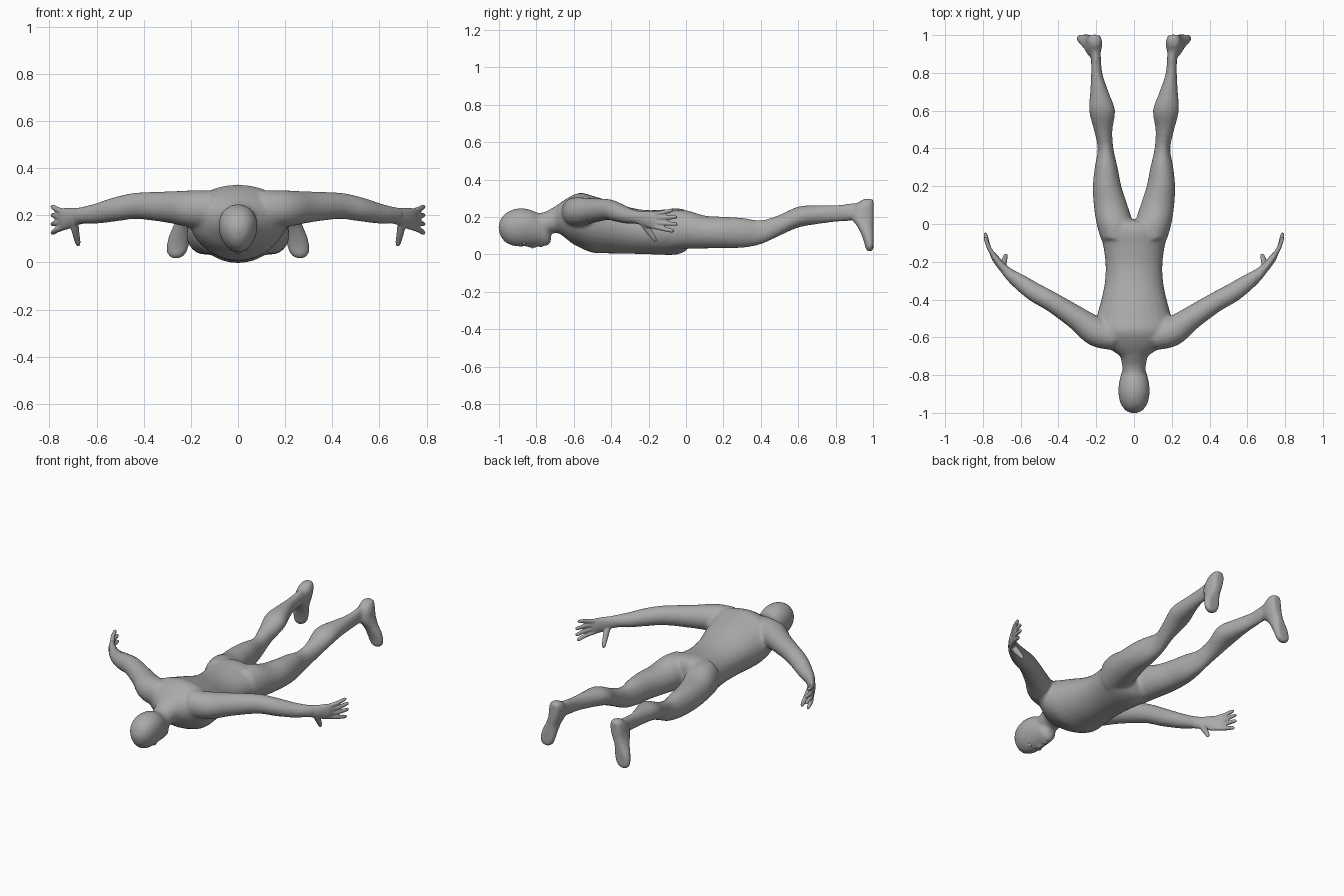
import bpy, bmesh, math
from mathutils import Vector, Matrix

cube = bpy.data.objects.get("Cube")
if cube:
    bpy.data.objects.remove(cube, do_unlink=True)

skin = bpy.data.materials.new("matte_grey")
skin.use_nodes = True
GREY = (0.4, 0.4, 0.4, 1)
skin.diffuse_color = GREY
skin.node_tree.nodes["Principled BSDF"].inputs["Base Color"].default_value = GREY


def refine(rows, steps=4):
    """Catmull-Rom interpolation of section rows."""
    rows = [Vector(r) for r in rows]
    p = [2 * rows[0] - rows[1]] + rows + [2 * rows[-1] - rows[-2]]
    out = []
    for i in range(1, len(p) - 2):
        a, b, c, d = p[i - 1:i + 3]
        for k in range(steps):
            t = k / steps
            out.append(0.5 * (2 * b + (c - a) * t + (2 * a - 5 * b + 4 * c - d) * t ** 2
                              + (3 * b - a - 3 * c + d) * t ** 3))
    return out + [rows[-1]]


def skin_rings(bm, rings):
    loops = [[bm.verts.new(co) for co in ring] for ring in rings]
    n = len(loops[0])
    for a, b in zip(loops, loops[1:]):
        for i in range(n):
            j = (i + 1) % n
            bm.faces.new((a[i], a[j], b[j], b[i]))
    bm.faces.new(loops[0])
    bm.faces.new(loops[-1])


def circle(n=28):
    return [(math.cos(2 * math.pi * i / n), math.sin(2 * math.pi * i / n)) for i in range(n)]


def box_loft(bm, rows, side=1, egg=0.0):
    """Rows are y, x min, x max, z min, z max."""
    rings = []
    for y, xa, xb, za, zb in refine(rows):
        cx, cz, rx, rz = (xa + xb) / 2, (za + zb) / 2, (xb - xa) / 2, (zb - za) / 2
        rings.append([(side * (cx + rx * c * (1 + egg * s)), y, cz + rz * s)
                      for c, s in circle()])
    skin_rings(bm, rings)


def sym_loft(bm, rows, egg=0.0):
    """Rows are y, half width, z min, z max."""
    box_loft(bm, [(y, -w, w, a, b) for y, w, a, b in rows], egg=egg)


def tube(bm, rows, side=1):
    """Rows are x, y, z, thickness, height radius; swept along the path."""
    pts = refine(rows)
    rings = []
    for i, r in enumerate(pts):
        t = (pts[min(i + 1, len(pts) - 1)] - pts[max(i - 1, 0)])
        t = Vector(t[:3]).normalized()
        u = t.cross(Vector((0, 0, 1))).normalized()
        v = u.cross(t)
        ring = [Vector(r[:3]) + u * c * r[3] + v * s * r[4] for c, s in circle()]
        rings.append([(side * q.x, q.y, q.z) for q in ring])
    skin_rings(bm, rings)


def ball(bm, centre, radii):
    bmesh.ops.create_uvsphere(bm, u_segments=20, v_segments=12, radius=1,
                              matrix=Matrix.Translation(centre) @ Matrix.Diagonal((*radii, 1)))


def finish(bm, name, voxel=None, smooth=0):
    bmesh.ops.recalc_face_normals(bm, faces=bm.faces)
    for f in bm.faces:
        f.smooth = True
    me = bpy.data.meshes.new(name)
    bm.to_mesh(me)
    bm.free()
    me.materials.append(skin)
    ob = bpy.data.objects.new(name, me)
    bpy.context.collection.objects.link(ob)
    if voxel:
        mod = ob.modifiers.new("fuse", 'REMESH')
        mod.mode = 'VOXEL'
        mod.voxel_size = voxel
        mod.use_smooth_shade = True
        mod = ob.modifiers.new("soften", 'SMOOTH')
        mod.iterations = smooth
    return ob


body = bmesh.new()

# torso
sym_loft(body, [(-.70, .07, .13, .255), (-.66, .13, .10, .285), (-.61, .185, .06, .315),
                (-.56, .21, .033, .33), (-.5, .20, .01, .314), (-.42, .178, .006, .29),
                (-.32, .156, .004, .257), (-.22, .15, .002, .238), (-.12, .162, -.002, .24),
                (-.05, .178, 0, .247), (0, .16, .02, .235), (.02, .1, .06, .2)], egg=0.06)

# neck
sym_loft(body, [(-.84, .05, .13, .22), (-.76, .062, .105, .226),
                (-.70, .074, .115, .258), (-.64, .11, .1, .29)])

# head with jaw, nose and lips
sym_loft(body, [(-1.002, .012, .13, .155), (-.99, .04, .095, .19), (-.965, .063, .065, .22),
                (-.93, .077, .048, .239), (-.89, .082, .042, .247), (-.85, .08, .044, .244),
                (-.81, .072, .046, .23), (-.77, .06, .047, .2), (-.74, .045, .048, .15),
                (-.722, .02, .065, .1)], egg=0.12)
ball(body, (0, -.82, .048), (.013, .03, .018))
ball(body, (0, -.775, .05), (.024, .014, .012))

for side in (1, -1):
    # leg
    box_loft(body, [(-.08, .02, .175, .03, .235), (0, .006, .198, .03, .237),
                    (.1, .035, .213, .032, .208), (.2, .067, .218, .034, .202),
                    (.3, .087, .208, .036, .196), (.4, .109, .192, .054, .183),
                    (.5, .114, .213, .1, .212), (.6, .1, .238, .144, .256),
                    (.7, .135, .232, .162, .263), (.8, .168, .227, .174, .264),
                    (.9, .176, .228, .183, .276), (.96, .18, .228, .2, .28)], side)
    # foot, with the sole flattened; rows are z, x, half width, y min, y max
    rings = []
    for z, x, w, ya, yb in refine([(.298, .208, .018, .955, .995), (.285, .208, .034, .93, 1.01),
                                   (.25, .21, .042, .89, 1.015), (.2, .218, .042, .88, 1.012),
                                   (.15, .235, .042, .915, 1.005), (.1, .25, .048, .94, 1.01),
                                   (.055, .258, .046, .955, 1.01), (.03, .262, .035, .96, 1.005),
                                   (.018, .263, .018, .97, .995)]):
        rings.append([(side * (x + w * c), min((ya + yb) / 2 + (yb - ya) / 2 * s, 1.002), z)
                      for c, s in circle()])
    skin_rings(body, rings)
    # arm
    tube(body, [(.10, -.60, .225, .07, .08), (.2, -.57, .228, .078, .078),
                (.3, -.50, .235, .063, .066), (.43, -.415, .24, .053, .056),
                (.52, -.365, .225, .051, .051), (.6, -.31, .207, .043, .043),
                (.66, -.265, .2, .031, .036), (.69, -.235, .195, .023, .037)], side)

finish(body, "body", voxel=.01, smooth=6)

for side, label in ((1, "left"), (-1, "right")):
    # palm
    hand = bmesh.new()
    tube(hand, [(.65, -.272, .2, .028, .034), (.695, -.23, .193, .023, .038),
                (.735, -.18, .184, .019, .047), (.754, -.15, .182, .012, .04)], side)
    # four fingers: base height, tip height, tip y
    for base, tip, end in ((.214, .236, -.088), (.193, .2, -.066),
                           (.171, .163, -.064), (.15, .126, -.082)):
        tube(hand, [(.738, -.175, base, .013, .013), (.768, -.125, (base + tip) / 2, .012, .012),
                    (.786, end + .01, tip, .010, .010), (.789, end, tip, .005, .005)], side)
    # thumb
    tube(hand, [(.695, -.235, .18, .018, .02), (.69, -.205, .135, .016, .018),
                (.68, -.17, .085, .012, .012), (.677, -.163, .068, .006, .006)], side)
    finish(hand, label + "_hand", voxel=.005, smooth=4)

    # eye
    eye = bmesh.new()
    ball(eye, (side * .031, -.866, .066), (.016, .012, .016))
    finish(eye, label + "_eye")
